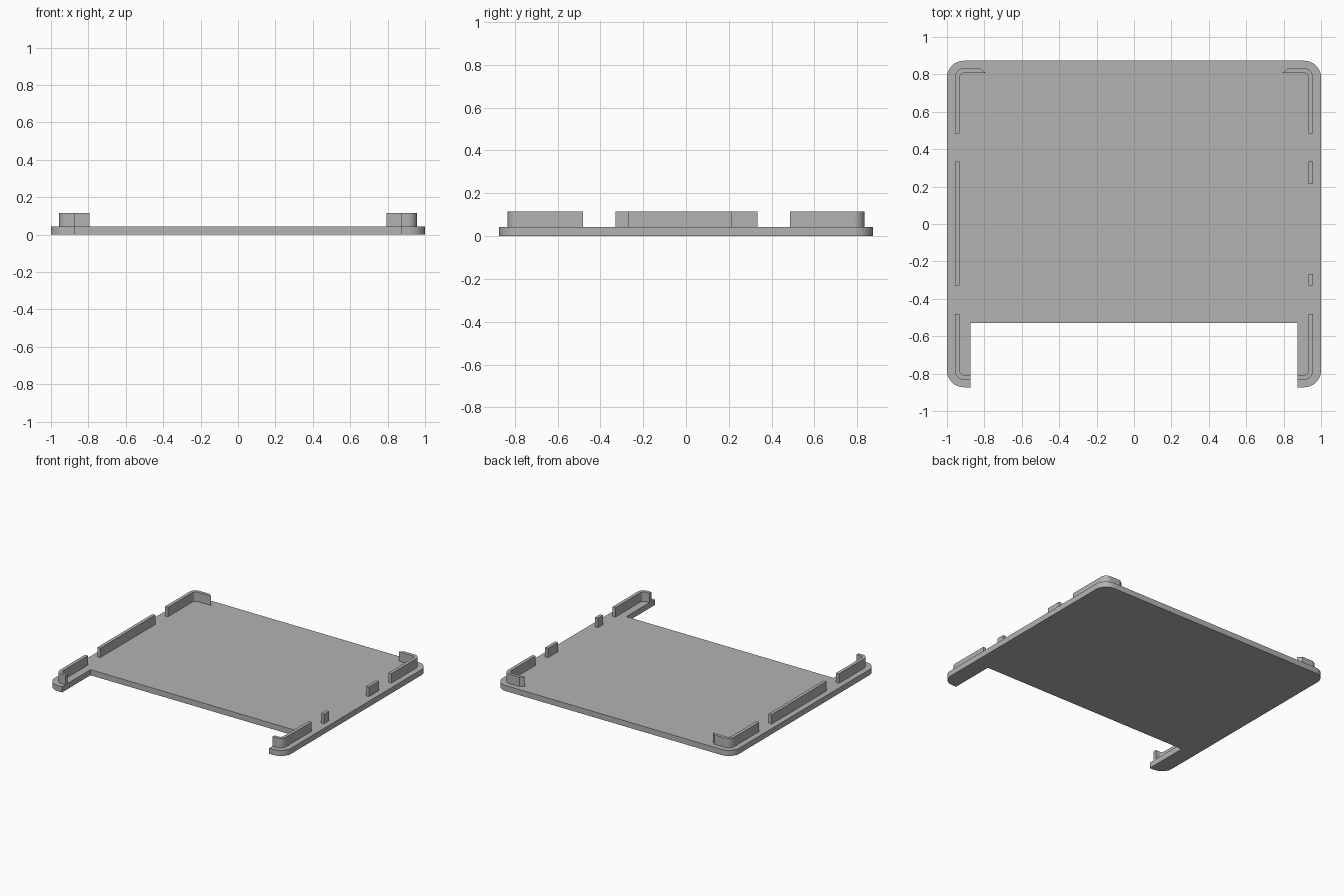
import bpy
import bmesh
import math

cube = bpy.data.objects.get("Cube")
if cube:
    bpy.data.objects.remove(cube, do_unlink=True)

# One plain grey plastic
grey = bpy.data.materials.new("grey plastic")
grey.use_nodes = True
GREY = (0.45, 0.45, 0.45, 1)
grey.diffuse_color = GREY
grey.node_tree.nodes["Principled BSDF"].inputs["Base Color"].default_value = GREY

HALF_X, HALF_Y = 1.0, 0.873
BASE_TOP, RIM_TOP = 0.043, 0.115
RIM_OUT, RIM_IN = 0.957, 0.932
END_OUT, END_IN = 0.833, 0.808
ARM_IN, NOTCH_Y = 0.875, -0.53


def arc(x, y, r, start, end, steps=10):
    """Points round a corner centre, angles in degrees."""
    angles = [math.radians(start + (end - start) * i / steps) for i in range(steps + 1)]
    return [(x + r * math.cos(a), y + r * math.sin(a)) for a in angles]


def prism(name, outline, low, high):
    """Closed plan outline extruded straight up."""
    bm = bmesh.new()
    face = bm.faces.new([bm.verts.new((x, y, low)) for x, y in outline])
    result = bmesh.ops.extrude_face_region(bm, geom=[face])
    top = [v for v in result["geom"] if isinstance(v, bmesh.types.BMVert)]
    bmesh.ops.translate(bm, verts=top, vec=(0, 0, high - low))
    bmesh.ops.recalc_face_normals(bm, faces=bm.faces)
    mesh = bpy.data.meshes.new(name)
    bm.to_mesh(mesh)
    bm.free()
    mesh.materials.append(grey)
    obj = bpy.data.objects.new(name, mesh)
    bpy.context.collection.objects.link(obj)
    bpy.ops.object.select_all(action="DESELECT")
    obj.select_set(True)
    bpy.context.view_layer.objects.active = obj
    bpy.ops.object.shade_smooth_by_angle(angle=math.radians(30))
    return obj


def mirrored(points, side):
    return [(side * x, y) for x, y in points]


# Base plate with rounded corners and two arms at the front
R = 0.09
half = [(ARM_IN, NOTCH_Y), (ARM_IN, -HALF_Y)]
half += arc(HALF_X - R, -HALF_Y + R, R, -90, 0)
half += arc(HALF_X - R, HALF_Y - R, R, 0, 90)
prism("base_plate", half + mirrored(half[::-1], -1), 0, BASE_TOP)

# Corner walls: a straight side turning round the corner
R_OUT, R_IN = 0.05, 0.025
cx, cy = RIM_OUT - R_OUT, END_OUT - R_OUT
back = [(RIM_IN, 0.485), (RIM_OUT, 0.485)] + arc(cx, cy, R_OUT, 0, 90)
back += [(0.825, END_OUT), (0.793, END_IN)] + arc(cx, cy, R_IN, 90, 0)
front = [(RIM_IN, -0.48), (RIM_OUT, -0.48)] + arc(cx, -cy, R_OUT, 0, -90)
front += [(ARM_IN, -END_OUT), (ARM_IN, -END_IN)] + arc(cx, -cy, R_IN, -90, 0)
for side, label in ((1, "left"), (-1, "right")):
    prism(f"back_{label}_corner_wall", mirrored(back, side), BASE_TOP, RIM_TOP)
    prism(f"front_{label}_corner_wall", mirrored(front, side), BASE_TOP, RIM_TOP)

# Straight walls between the corners
for name, side, y0, y1 in (
    ("right_middle_wall", -1, -0.33, 0.333),
    ("left_rear_tab", 1, 0.213, 0.333),
    ("left_front_tab", 1, -0.33, -0.268),
):
    strip = [(RIM_IN, y0), (RIM_OUT, y0), (RIM_OUT, y1), (RIM_IN, y1)]
    prism(name, mirrored(strip, side), BASE_TOP, RIM_TOP)
